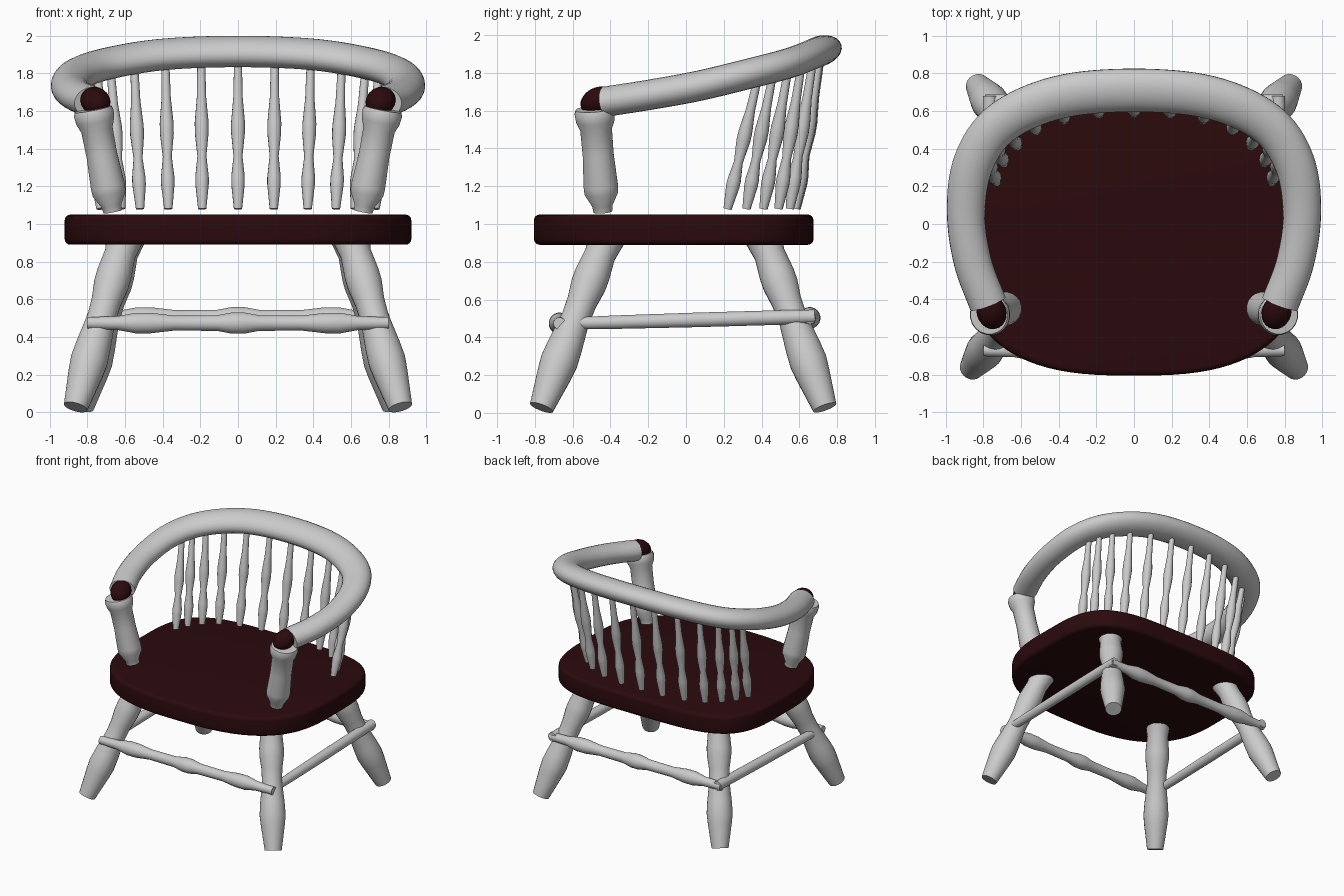
import bpy, bmesh, math
from mathutils import Vector

cube = bpy.data.objects.get("Cube")
if cube:
    bpy.data.objects.remove(cube, do_unlink=True)


def material(name, color):
    m = bpy.data.materials.new(name)
    m.use_nodes = True
    m.diffuse_color = color
    m.node_tree.nodes["Principled BSDF"].inputs["Base Color"].default_value = color
    return m


GREY = material("pale grey paint", (0.6, 0.6, 0.6, 1))
DARK = material("dark red wood", (0.024, 0.003, 0.004, 1))


def finish(name, bm, mat, angle=40):
    bmesh.ops.recalc_face_normals(bm, faces=bm.faces)
    mesh = bpy.data.meshes.new(name)
    bm.to_mesh(mesh)
    bm.free()
    mesh.materials.append(mat)
    ob = bpy.data.objects.new(name, mesh)
    bpy.context.collection.objects.link(ob)
    bpy.ops.object.select_all(action='DESELECT')
    ob.select_set(True)
    bpy.context.view_layer.objects.active = ob
    bpy.ops.object.shade_smooth_by_angle(angle=math.radians(angle))
    return ob


def skin(rings):
    """Bridge equal rings of points into a capped tube."""
    bm = bmesh.new()
    loops = [[bm.verts.new(p) for p in ring] for ring in rings]
    n = len(loops[0])
    for a, b in zip(loops, loops[1:]):
        for i in range(n):
            j = (i + 1) % n
            bm.faces.new((a[i], a[j], b[j], b[i]))
    bm.faces.new(loops[0])
    bm.faces.new(loops[-1])
    return bm


def ring(centre, u, v, ru, rv, n):
    return [centre + u * ru * math.cos(t) + v * rv * math.sin(t)
            for t in (2 * math.pi * i / n for i in range(n))]


def turned(name, start, end, profile, n=20):
    """Lathe-turned rod: profile holds (fraction along axis, radius)."""
    a, b = Vector(start), Vector(end)
    axis = (b - a).normalized()
    u = axis.orthogonal().normalized()
    v = axis.cross(u)
    return finish(name, skin([ring(a.lerp(b, t), u, v, r, r, n) for t, r in profile]), GREY)


def spline(pts, steps):
    """Smooth path through the given points."""
    p = [2 * pts[0] - pts[1]] + pts + [2 * pts[-1] - pts[-2]]
    out = []
    for k in range(1, len(p) - 2):
        a, b, c, d = p[k - 1:k + 3]
        for s in range(steps):
            t = s / steps
            out.append(0.5 * (2 * b + (c - a) * t + (2 * a - 5 * b + 4 * c - d) * t * t
                              + (3 * b - a - 3 * c + d) * t ** 3))
    return out + [pts[-1]]


# Seat: rounded slab, squarer at the rear corners, with softened rims
def seat_ring(z, inset, n=96):
    pts = []
    for i in range(n):
        t = 2 * math.pi * i / n
        c, s = math.cos(t), math.sin(t)
        power = 2 / (4 if s > 0 else 2.75)
        pts.append((math.copysign(abs(c) ** power, c) * (0.92 - inset),
                    math.copysign(abs(s) ** power, s) * (0.74 - inset) - 0.065, z))
    return pts


R = 0.03
arc = [math.pi / 2 * i / 4 for i in range(5)]
low = [(0.89 + R * (1 - math.sin(a)), R * (1 - math.cos(a))) for a in reversed(arc)]
high = [(1.05 - R * (1 - math.sin(a)), R * (1 - math.cos(a))) for a in arc]
finish("seat", skin([seat_ring(z, i) for z, i in low + high]), DARK)

# Bent arm and back rail, flattened oval in section and wider at the back
half = [(0.775, -0.425, 1.648), (0.857, -0.2, 1.683), (0.892, 0.06, 1.73),
        (0.85, 0.33, 1.795), (0.7, 0.54, 1.85), (0.4, 0.673, 1.9)]
path = [Vector(p) for p in half] + [Vector((0, 0.71, 1.916))]
path += [Vector((-x, y, z)) for x, y, z in reversed(half)]
path = spline(path, 8)
rings = []
for i, p in enumerate(path):
    tangent = (path[min(i + 1, len(path) - 1)] - path[max(i - 1, 0)]).normalized()
    rail_up = Vector((0, -0.3, 1))
    side = tangent.cross(rail_up).normalized()
    width = 0.1 + 0.025 * max(p.y, 0)
    rings.append(ring(p, side, side.cross(tangent), width, 0.08, 24))
finish("back_rail", skin(rings), GREY)

# Turned profiles
LEG = [(0, 0.065), (0.2, 0.093), (0.27, 0.1), (0.36, 0.094), (0.52, 0.077),
       (0.62, 0.08), (0.72, 0.094), (0.78, 0.094), (0.9, 0.083), (1, 0.1)]
POST = [(0, 0.05), (0.06, 0.055), (0.18, 0.09), (0.25, 0.092), (0.55, 0.083),
        (0.8, 0.085), (0.88, 0.103), (0.96, 0.108), (1, 0.1)]
SPINDLE = [(0, 0.022), (0.17, 0.036), (0.22, 0.036), (0.36, 0.024), (0.52, 0.037),
           (0.59, 0.037), (0.76, 0.025), (1, 0.021)]
RAIL = [(0, 0.032), (0.1, 0.037), (0.16, 0.055), (0.21, 0.055), (0.29, 0.04),
        (0.43, 0.042), (0.48, 0.057)]
RAIL += [(1 - t, r) for t, r in reversed(RAIL)]
ROD = [(0, 0.033), (0.15, 0.036), (0.5, 0.039), (0.85, 0.039), (1, 0.037)]

# Spindles: bottom x, bottom y, top x, top y, top z
spindles = [(0, 0.585, 0, 0.71, 1.86), (0.19, 0.58, 0.195, 0.705, 1.86),
            (0.37, 0.55, 0.385, 0.67, 1.85), (0.52, 0.49, 0.55, 0.61, 1.83),
            (0.62, 0.41, 0.675, 0.54, 1.81), (0.69, 0.32, 0.745, 0.46, 1.79),
            (0.73, 0.22, 0.785, 0.38, 1.77)]

# Paired parts on both sides
for tag, s in (("left", 1), ("right", -1)):
    turned("front_leg_" + tag, (s * 0.862, -0.765, 0.028), (s * 0.6, -0.42, 0.93), LEG)
    turned("rear_leg_" + tag, (s * 0.83, 0.735, 0.028), (s * 0.59, 0.41, 0.93), LEG)
    turned("side_stretcher_" + tag, (s * 0.77, -0.56, 0.475), (s * 0.765, 0.68, 0.51), ROD)
    turned("arm_post_" + tag, (s * 0.665, -0.44, 1.065), (s * 0.77, -0.485, 1.61), POST)

    # Dark knob closing the rail end, tipped back over the top
    bm = bmesh.new()
    bmesh.ops.create_uvsphere(bm, u_segments=24, v_segments=14, radius=0.08)
    knob = finish("rail_end_" + tag, bm, DARK)
    knob.location = (s * 0.757, -0.468, 1.652)
    knob.scale = (0.98, 1.2, 0.88)
    knob.rotation_euler = (math.radians(25), 0, -s * 0.3)

    for i, (bx, by, tx, ty, tz) in enumerate(spindles):
        if i or s > 0:
            turned(f"spindle_{tag}_{i}", (s * bx, by, 1.08), (s * tx, ty, tz), SPINDLE, 14)

# Front and rear stretchers
turned("front_stretcher", (-0.8, -0.67, 0.474), (0.8, -0.67, 0.474), RAIL)
turned("rear_stretcher", (-0.79, 0.655, 0.503), (0.79, 0.655, 0.503), RAIL)
